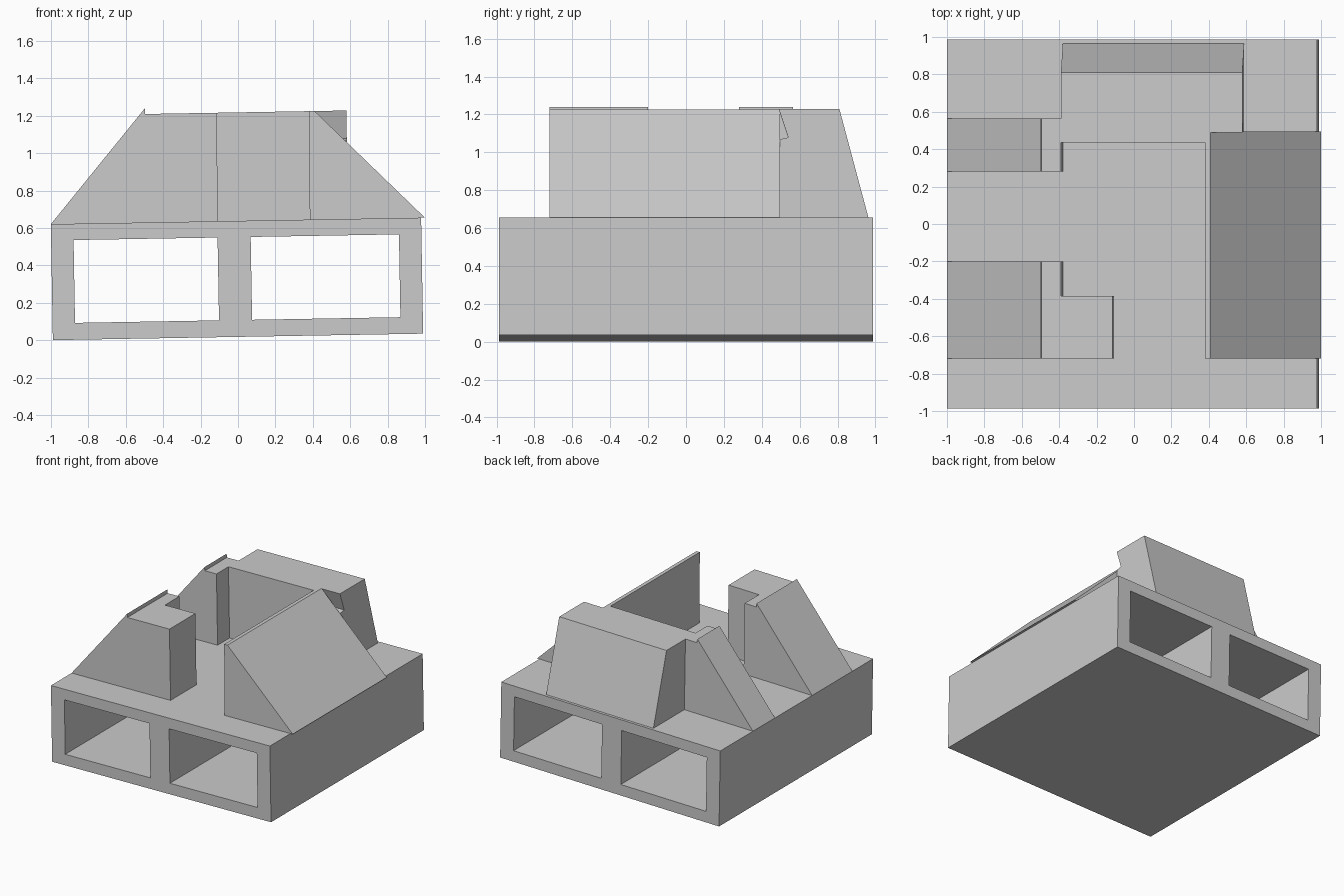
import bpy, bmesh, math
from mathutils import Matrix, Vector

cube = bpy.data.objects.get("Cube")
if cube:
    bpy.data.objects.remove(cube, do_unlink=True)

grey = bpy.data.materials.new("plain grey")
grey.use_nodes = True
grey.diffuse_color = (0.6, 0.6, 0.6, 1)
grey.node_tree.nodes["Principled BSDF"].inputs["Base Color"].default_value = (0.6, 0.6, 0.6, 1)

# The whole model leans by one degree about the y axis
LEAN = Matrix.Translation((0, 0, 0.018)) @ Matrix.Rotation(math.radians(-1), 4, "Y")
FLOOR, TOP = 0.62, 1.2        # top of the base, top of the upper blocks
INNER = -0.37                 # inner side of the two left supports


def finish(name, bm):
    bmesh.ops.recalc_face_normals(bm, faces=bm.faces)
    mesh = bpy.data.meshes.new(name)
    bm.to_mesh(mesh)
    bm.free()
    mesh.materials.append(grey)
    obj = bpy.data.objects.new(name, mesh)
    obj.matrix_world = LEAN
    bpy.context.collection.objects.link(obj)
    return obj


def extrude(bm, faces, offset):
    new = bmesh.ops.extrude_face_region(bm, geom=faces, use_keep_orig=True)["geom"]
    verts = [v for v in new if isinstance(v, bmesh.types.BMVert)]
    bmesh.ops.translate(bm, verts=verts, vec=offset)


def prism(name, profile, start, end, axis="Y"):
    """Extrude a profile of (x, z) along y, or of (y, z) along x."""
    bm = bmesh.new()
    place = (lambda a, z: (a, start, z)) if axis == "Y" else (lambda a, z: (start, a, z))
    face = bm.faces.new([bm.verts.new(place(a, z)) for a, z in profile])
    length = end - start
    extrude(bm, [face], Vector((0, length, 0) if axis == "Y" else (length, 0, 0)))
    return finish(name, bm)


# Base with two tunnels running from front to back
xs = [-0.99, -0.87, -0.10, 0.077, 0.87, 0.99]
zs = [0, 0.09, 0.533, FLOOR]
bm = bmesh.new()
grid = [[bm.verts.new((x, -0.987, z)) for x in xs] for z in zs]
cells = []
for r in range(len(zs) - 1):
    for c in range(len(xs) - 1):
        if r == 1 and c in (1, 3):
            continue
        cells.append(bm.faces.new((grid[r][c], grid[r][c + 1],
                                   grid[r + 1][c + 1], grid[r + 1][c])))
extrude(bm, cells, Vector((0, 1.974, 0)))
finish("base", bm)

# Left supports: a ramp with a small lip, then a flat top
support = [(-0.99, FLOOR), (-0.477, 1.23), (-0.475, TOP), (INNER, TOP), (INNER, FLOOR)]
prism("front_left_support", support, -0.72, -0.20)
prism("rear_left_support", support, 0.28, 0.565)

# Block that steps inward from the front support
step = [(INNER, FLOOR), (INNER, TOP), (-0.095, TOP), (-0.095, FLOOR)]
prism("front_inner_block", step, -0.72, -0.385)

# Sloped wall along the other side
wall = [(0.395, FLOOR), (0.40, TOP), (0.43, TOP), (1.01, FLOOR)]
prism("sloped_side_wall", wall, -0.72, 0.495)

# Rear block with a slanted back, and its notched end next to the wall
back = [(0.965, FLOOR), (0.81, TOP)]
prism("rear_block", back + [(0.435, TOP), (0.435, FLOOR)], INNER, 0.40, "X")
prism("rear_block_end", back + [(0.49, TOP), (0.54, 1.05), (0.495, 1.04), (0.495, FLOOR)],
      0.40, 0.60, "X")
